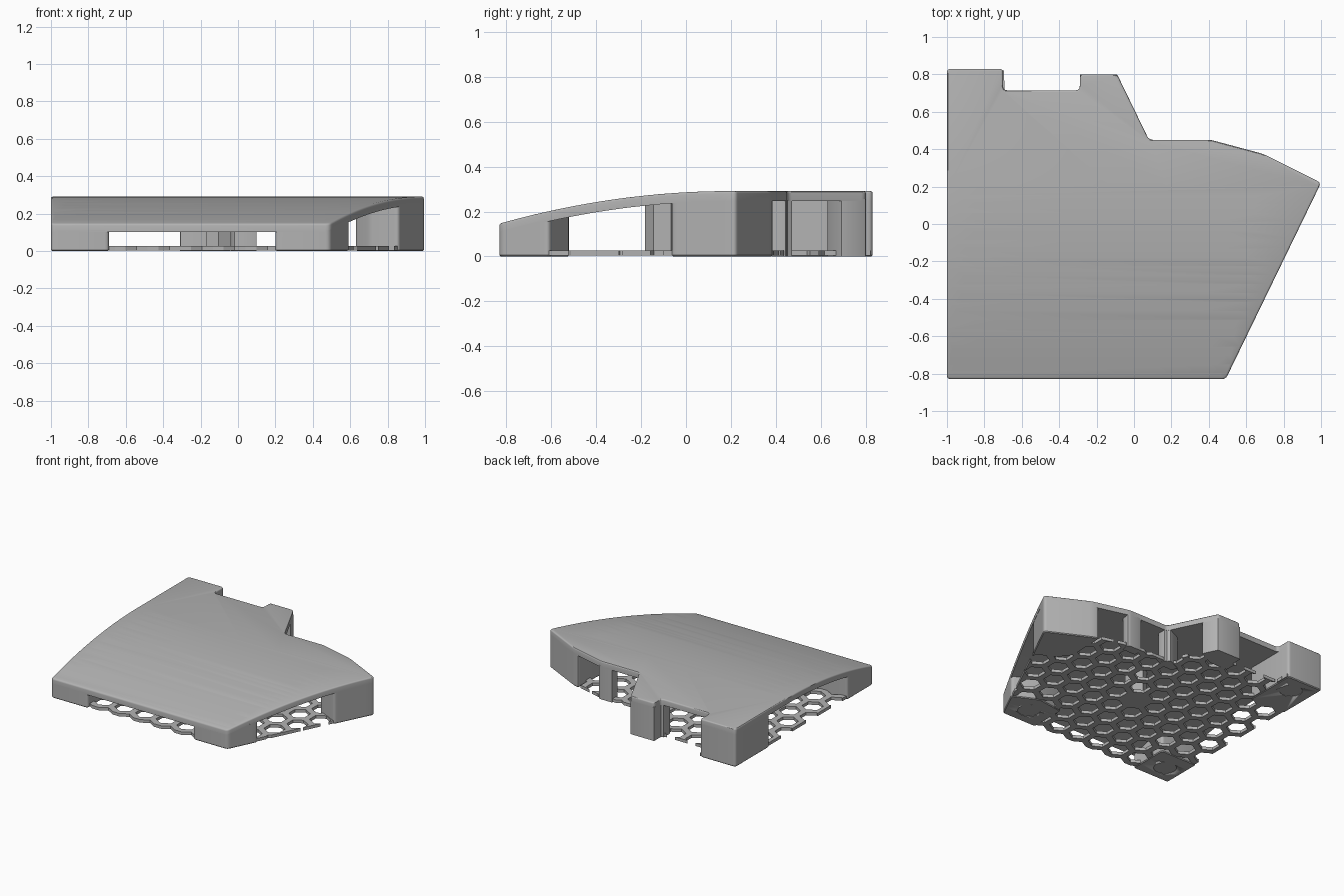
import bpy, bmesh, math
from mathutils import Vector

cube = bpy.data.objects.get("Cube")
if cube:
    bpy.data.objects.remove(cube, do_unlink=True)

grey = bpy.data.materials.new("plain grey")
grey.use_nodes = True
GREY = (0.45, 0.45, 0.45, 1)
grey.diffuse_color = GREY
grey.node_tree.nodes["Principled BSDF"].inputs["Base Color"].default_value = GREY

ROOF = 0.045      # roof thickness
PITCH = 0.175     # spacing of the honeycomb cells
HOLE = 0.075      # radius of the honeycomb holes
POST = Vector((-0.105, -0.105))

OUTLINE = [(-1, -.83), (.49, -.83), (1, .22), (.69, .375), (.41, .45), (.08, .45),
           (-.09, .8), (-.29, .8), (-.29, .715), (-.7, .715), (-.7, .83), (-1, .83)]


def top(y):
    """Height of the roof: flat at the back, curving down to the front."""
    return 0.291 - 0.145 * (max(0, 0.2 - y) / 1.03) ** 2


def under(y):
    return top(y) - ROOF


def into_roof(y):
    return under(y) + 0.01


def rounded(poly, r=0.022, steps=4):
    """Replace every corner by a short curve."""
    pts = []
    for i, p in enumerate(poly):
        p, a, b = Vector(p), Vector(poly[i - 1]), Vector(poly[(i + 1) % len(poly)])
        ra, rb = (min(r, (q - p).length * 0.4) for q in (a, b))
        a, b = p + (a - p).normalized() * ra, p + (b - p).normalized() * rb
        for k in range(steps + 1):
            t = k / steps
            pts.append(a * (1 - t) ** 2 + p * 2 * t * (1 - t) + b * t * t)
    return pts


def ring(c, r, n=6):
    """Regular polygon with a corner towards the back."""
    return [Vector((c[0] + r * math.sin(math.tau * k / n),
                    c[1] + r * math.cos(math.tau * k / n))) for k in range(n)]


def thicken(bm, low, high):
    """Turn flat faces into a solid between two height functions of y."""
    new = bmesh.ops.extrude_face_region(bm, geom=bm.faces[:])["geom"]
    upper = {v for v in new if isinstance(v, bmesh.types.BMVert)}
    for v in bm.verts:
        v.co.z = high(v.co.y) if v in upper else low(v.co.y)
    bmesh.ops.recalc_face_normals(bm, faces=bm.faces[:])
    bm.normal_update()


def finish(name, bm, smooth=True):
    me = bpy.data.meshes.new(name)
    bm.to_mesh(me)
    bm.free()
    me.materials.append(grey)
    if smooth:
        me.shade_smooth()
        me.set_sharp_from_angle(angle=math.radians(30))
    ob = bpy.data.objects.new(name, me)
    bpy.context.scene.collection.objects.link(ob)
    return ob


def slab(name, poly, low, high, rim=0, width=0.01, smooth=True):
    """Solid with a plan outline; rim = 1 / -1 rounds the top / bottom edge."""
    bm = bmesh.new()
    bm.faces.new([bm.verts.new((p[0], p[1], 0)) for p in poly])
    bmesh.ops.triangulate(bm, faces=bm.faces[:])
    for k in range(22):
        bmesh.ops.bisect_plane(bm, geom=bm.verts[:] + bm.edges[:] + bm.faces[:],
                               plane_co=(0, -0.8 + k * 0.0477, 0), plane_no=(0, 1, 0))
    inner = [e for e in bm.edges if len(e.link_faces) == 2
             and abs(e.verts[0].co.y - e.verts[1].co.y) > 1e-4]
    bmesh.ops.dissolve_edges(bm, edges=inner, use_verts=False)
    thicken(bm, low, high)
    if rim:
        edges = [e for e in bm.edges if len(e.link_faces) == 2
                 and max(f.normal.z * rim for f in e.link_faces) > 0.5
                 and min(abs(f.normal.z) for f in e.link_faces) < 0.3]
        bmesh.ops.bevel(bm, geom=edges, offset=width, segments=3 if rim > 0 else 1,
                        profile=0.5, affect='EDGES', clamp_overlap=False)
    return finish(name, bm, smooth)


def combine(ob, tool, operation):
    """Apply a boolean and throw the tool away."""
    mod = ob.modifiers.new("cut", 'BOOLEAN')
    mod.operation, mod.object, mod.solver = operation, tool, 'EXACT'
    bpy.context.view_layer.update()
    result = ob.evaluated_get(bpy.context.evaluated_depsgraph_get())
    me = bpy.data.meshes.new_from_object(result)
    ob.modifiers.remove(mod)
    ob.data = me
    bpy.data.objects.remove(tool, do_unlink=True)


def level(z):
    return lambda y: z


# Curved roof
slab("curved_roof", rounded(OUTLINE), under, top, rim=1)

# Corner blocks, each with a shallow round recess underneath
corner_blocks = {
    "front_right_block": ([(-1, -.83), (-.69, -.83), (-.69, -.52), (-1, -.52)], (-.86, -.69)),
    "front_left_block": ([(.2, -.83), (.49, -.83), (.597, -.61), (.41, -.52), (.2, -.55)],
                         (.375, -.685)),
    "side_left_block": ([(.857, -.07), (1, .22), (.69, .375), (.64, .388), (.63, .1),
                         (.7, .006)], (.8, .17)),
    "back_right_block": ([(-1, .42), (-.7, .42), (-.7, .83), (-1, .83)], (-.84, .69)),
}
for name, (poly, spot) in corner_blocks.items():
    block = slab(name, rounded(poly), level(0), into_roof, rim=-1, width=0.006)
    recess = slab("recess_cutter", ring(spot, 0.08, 32), level(-0.05), level(0.003))
    combine(block, recess, 'DIFFERENCE')

# Smaller supports along the back edge
supports = {
    "back_block": [(-.31, .63), (-.16, .63), (-.037, .69), (-.09, .8), (-.29, .8),
                   (-.29, .715), (-.31, .715)],
    "notch_support": [(-.02, .38), (.1, .38), (.1, .45), (.08, .45), (.068, .475), (-.04, .423)],
    "back_rib": [(.31, .38), (.42, .38), (.43, .444), (.41, .45), (.31, .45)],
}
for name, poly in supports.items():
    slab(name, rounded(poly, 0.008, 2), level(0), into_roof)

# Six-sided post in the middle
slab("centre_post", ring(POST, HOLE + 0.002), level(0.004), into_roof, smooth=False)

# Honeycomb floor, trimmed to the outline
bm = bmesh.new()
for row in range(-8, 9):
    for col in range(-9, 10):
        c = POST + Vector(((col + row % 2 / 2) * PITCH, row * PITCH * math.sqrt(3) / 2))
        outer = [bm.verts.new((*p, 0)) for p in ring(c, PITCH / math.sqrt(3))]
        hole = [bm.verts.new((*p, 0)) for p in ring(c, HOLE)]
        for k in range(6):
            n = (k + 1) % 6
            bm.faces.new((outer[k], hole[k], hole[n], outer[n]))
bmesh.ops.remove_doubles(bm, verts=bm.verts[:], dist=1e-4)
thicken(bm, level(0.004), level(0.027))
floor = finish("honeycomb_floor", bm, smooth=False)
trim = [(x * 0.99, y * 0.99) for x, y in OUTLINE]
combine(floor, slab("trim_cutter", trim, level(-0.1), level(0.1), smooth=False), 'INTERSECT')
